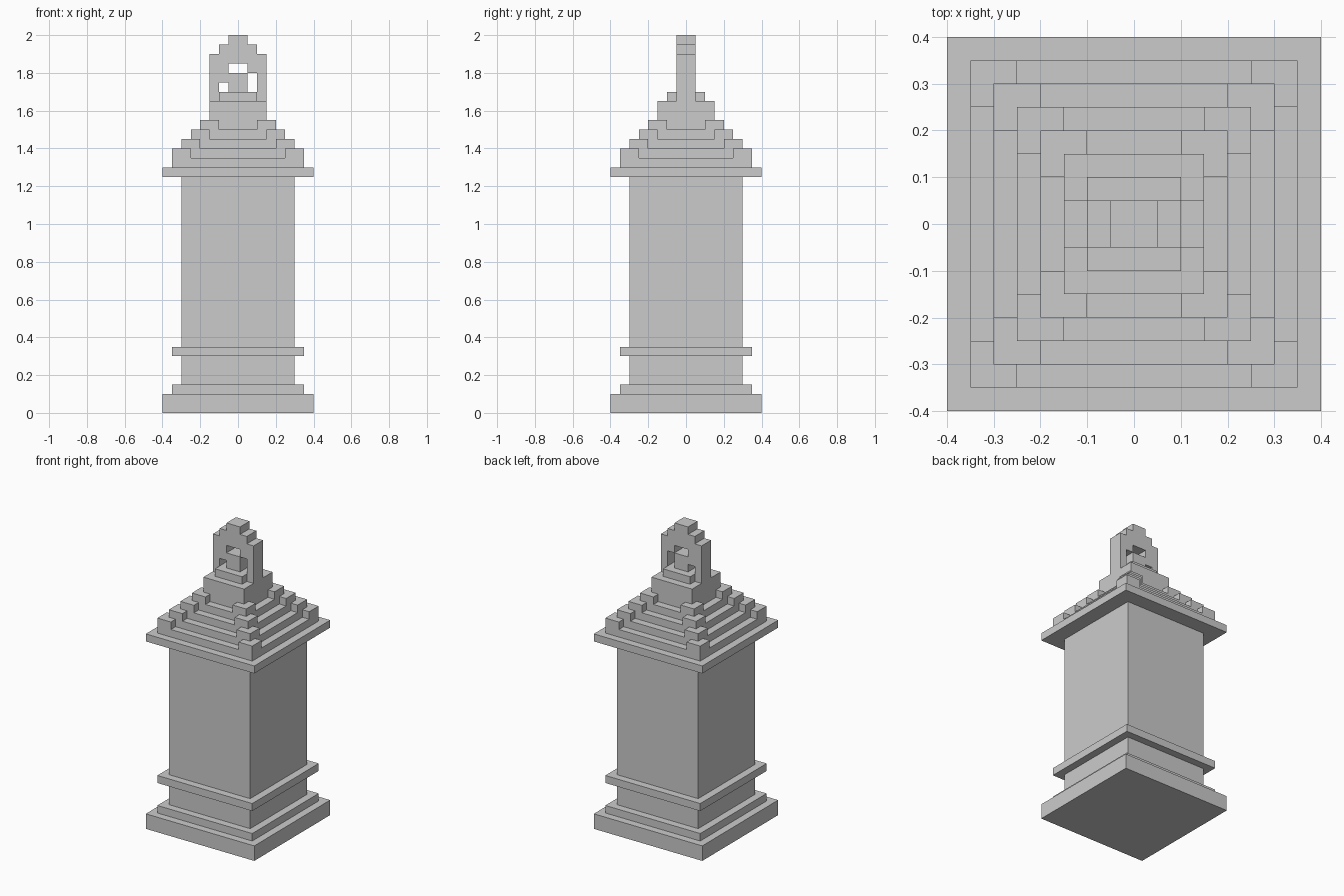
import bpy
import bmesh
from mathutils import Vector

cube = bpy.data.objects.get("Cube")
if cube:
    bpy.data.objects.remove(cube, do_unlink=True)

STEP = 0.05  # size of one block step

stone = bpy.data.materials.new("grey_stone")
stone.use_nodes = True
colour = (0.6, 0.6, 0.6, 1)
stone.diffuse_color = colour
stone.node_tree.nodes["Principled BSDF"].inputs["Base Color"].default_value = colour


def finish(name, bm):
    bmesh.ops.recalc_face_normals(bm, faces=bm.faces)
    mesh = bpy.data.meshes.new(name)
    bm.to_mesh(mesh)
    bm.free()
    mesh.materials.append(stone)
    obj = bpy.data.objects.new(name, mesh)
    bpy.context.collection.objects.link(obj)
    return obj


def extrude(bm, faces, offset):
    result = bmesh.ops.extrude_face_region(bm, geom=faces, use_keep_orig=True)
    verts = [g for g in result["geom"] if isinstance(g, bmesh.types.BMVert)]
    bmesh.ops.translate(bm, verts=verts, vec=Vector(offset))


def square_block(name, half, bottom, top):
    bm = bmesh.new()
    bmesh.ops.create_cube(bm, size=1)
    bmesh.ops.scale(bm, verts=bm.verts, vec=(2 * half, 2 * half, top - bottom))
    bmesh.ops.translate(bm, verts=bm.verts, vec=(0, 0, (top + bottom) / 2))
    return finish(name, bm)


def corner_blocks(name, half, bottom):
    """Four raised L-shaped blocks on the corners of a roof tier."""
    end, inner = half - 2 * STEP, half - STEP
    outline = [(end, half), (half, half), (half, end),
               (inner, end), (inner, inner), (end, inner)]
    bm = bmesh.new()
    for sx in (-1, 1):
        for sy in (-1, 1):
            verts = [bm.verts.new((sx * x, sy * y, bottom)) for x, y in outline]
            extrude(bm, [bm.faces.new(verts)], (0, 0, STEP))
    return finish(name, bm)


# Base, shaft and cornice
square_block("plinth", 0.4, 0, 0.1)
square_block("plinth_step", 0.35, 0.1, 0.15)
square_block("lower_shaft", 0.3, 0.15, 0.3)
square_block("shaft_band", 0.35, 0.3, 0.35)
square_block("main_shaft", 0.3, 0.35, 1.25)
square_block("cornice", 0.4, 1.25, 1.3)

# Stepped roof, each tier with raised corners
for i in range(4):
    half, bottom = 0.35 - i * STEP, 1.3 + i * STEP
    square_block(f"roof_tier_{i + 1}", half, bottom, bottom + STEP)
    corner_blocks(f"roof_corners_{i + 1}", half, bottom + STEP)

# Pedestal of the finial
square_block("finial_pedestal", 0.15, 1.5, 1.65)
square_block("finial_step", 0.1, 1.65, 1.7)

# Pierced upright finial, rows from top to bottom
pattern = ["..##..",
           ".####.",
           "######",
           "##..##",
           "####.#",
           "#.##.#",
           "######"]
bm = bmesh.new()
for row, line in enumerate(pattern):
    for col, mark in enumerate(line):
        if mark == "#":
            x, z = (col - 3) * STEP, 2 - (row + 1) * STEP
            bm.faces.new([bm.verts.new((x + dx * STEP, -STEP, z + dz * STEP))
                          for dx, dz in ((0, 0), (1, 0), (1, 1), (0, 1))])
bmesh.ops.remove_doubles(bm, verts=bm.verts, dist=STEP / 10)
extrude(bm, bm.faces[:], (0, 2 * STEP, 0))
finish("pierced_finial", bm)
